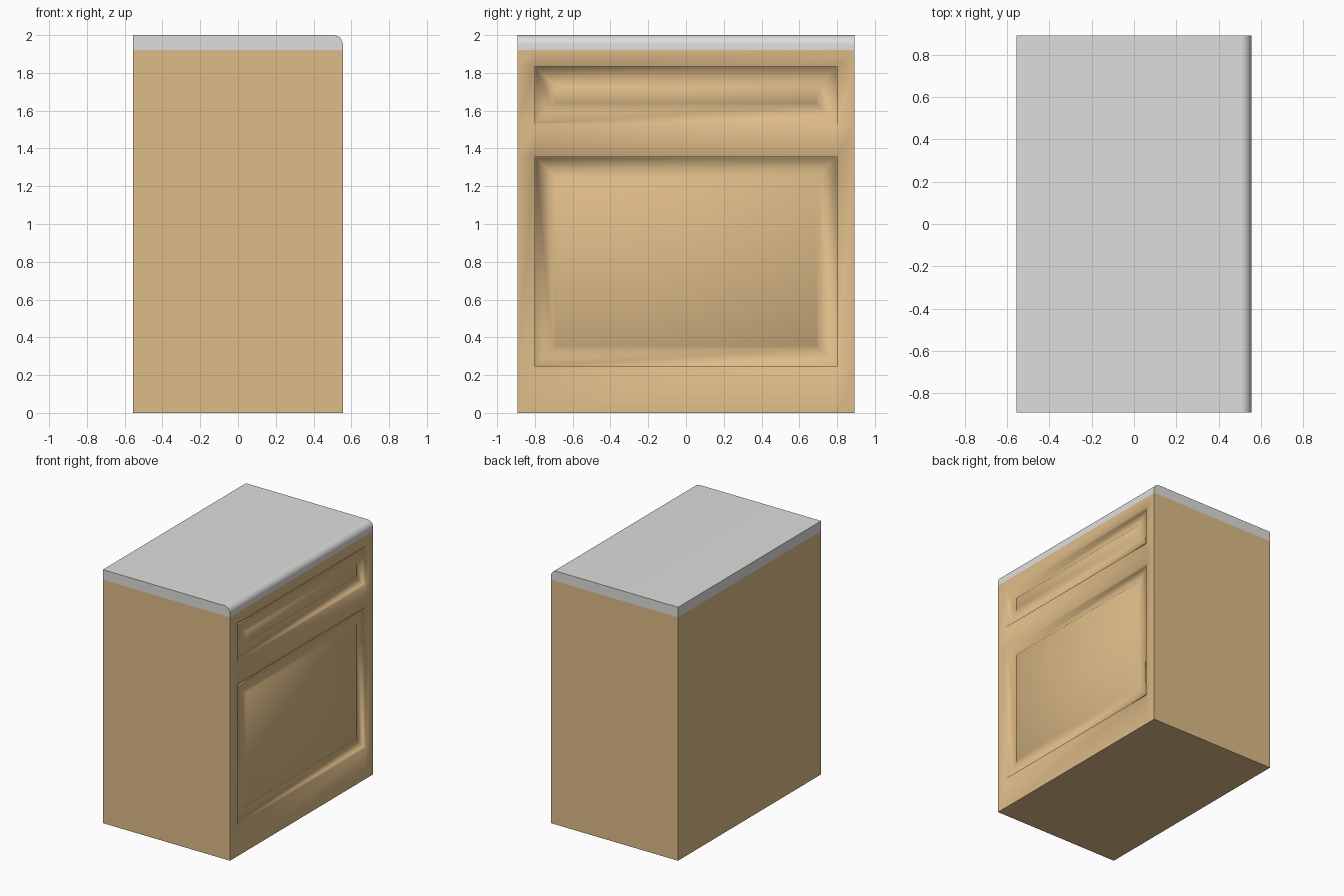
import bpy, bmesh, math
from mathutils import Vector

if "Cube" in bpy.data.objects:
    bpy.data.objects.remove(bpy.data.objects["Cube"])

HX, HY, TOP, SPLIT = 0.555, 0.892, 2.0, 1.92


def material(name, rgb):
    m = bpy.data.materials.new(name)
    m.diffuse_color = (*rgb, 1)
    m.use_nodes = True
    m.node_tree.nodes["Principled BSDF"].inputs["Base Color"].default_value = m.diffuse_color
    return m


def finish(bm, name, mat, angle):
    me = bpy.data.meshes.new(name)
    bm.to_mesh(me)
    bm.free()
    me.materials.append(mat)
    ob = bpy.data.objects.new(name, me)
    bpy.context.collection.objects.link(ob)
    bpy.ops.object.select_all(action='DESELECT')
    ob.select_set(True)
    bpy.context.view_layer.objects.active = ob
    bpy.ops.object.shade_smooth_by_angle(angle=math.radians(angle))
    return ob


wood = material("light_wood", (0.73, 0.50, 0.246))
stone = material("grey_worktop", (0.73, 0.73, 0.72))

# Cabinet body: a gridded back pushed forward to the +x face
ys = [-HY, -0.80, 0.80, HY]
zs = [0, 0.245, 1.355, 1.53, 1.835, SPLIT]
bm = bmesh.new()
grid = [[bm.verts.new((-HX, y, z)) for z in zs] for y in ys]
for i in range(len(ys) - 1):
    for j in range(len(zs) - 1):
        bm.faces.new((grid[i][j], grid[i + 1][j], grid[i + 1][j + 1], grid[i][j + 1]))
ext = bmesh.ops.extrude_face_region(bm, geom=bm.faces[:], use_keep_orig=True)
moved = [g for g in ext["geom"] if isinstance(g, bmesh.types.BMVert)]
bmesh.ops.translate(bm, verts=moved, vec=Vector((2 * HX, 0, 0)))
bmesh.ops.recalc_face_normals(bm, faces=bm.faces[:])

# Drawer and door: recessed edge, narrow groove, then a raised centre panel
panels = []
for f in bm.faces:
    c = f.calc_center_median()
    if c.x > HX - 0.01 and abs(c.y) < 0.1 and (0.3 < c.z < 1.3 or 1.55 < c.z < 1.8):
        panels.append(f)
for width, depth in ((0.004, -0.02), (0.09, 0.004), (0.015, 0.012)):
    bmesh.ops.inset_individual(bm, faces=panels, thickness=width, depth=depth,
                               use_even_offset=True)
finish(bm, "cabinet_body", wood, 85)

# Worktop: profile with a rounded front top edge, run along y
R, N = 0.05, 8
profile = [(-HX, SPLIT), (HX, SPLIT)]
for k in range(N + 1):
    a = math.pi / 2 * k / N
    profile.append((HX - R + R * math.cos(a), TOP - R + R * math.sin(a)))
profile.append((-HX, TOP))
bm = bmesh.new()
face = bm.faces.new([bm.verts.new((x, -HY, z)) for x, z in profile])
ext = bmesh.ops.extrude_face_region(bm, geom=[face], use_keep_orig=True)
moved = [g for g in ext["geom"] if isinstance(g, bmesh.types.BMVert)]
bmesh.ops.translate(bm, verts=moved, vec=Vector((0, 2 * HY, 0)))
bmesh.ops.recalc_face_normals(bm, faces=bm.faces[:])
finish(bm, "worktop", stone, 40)
